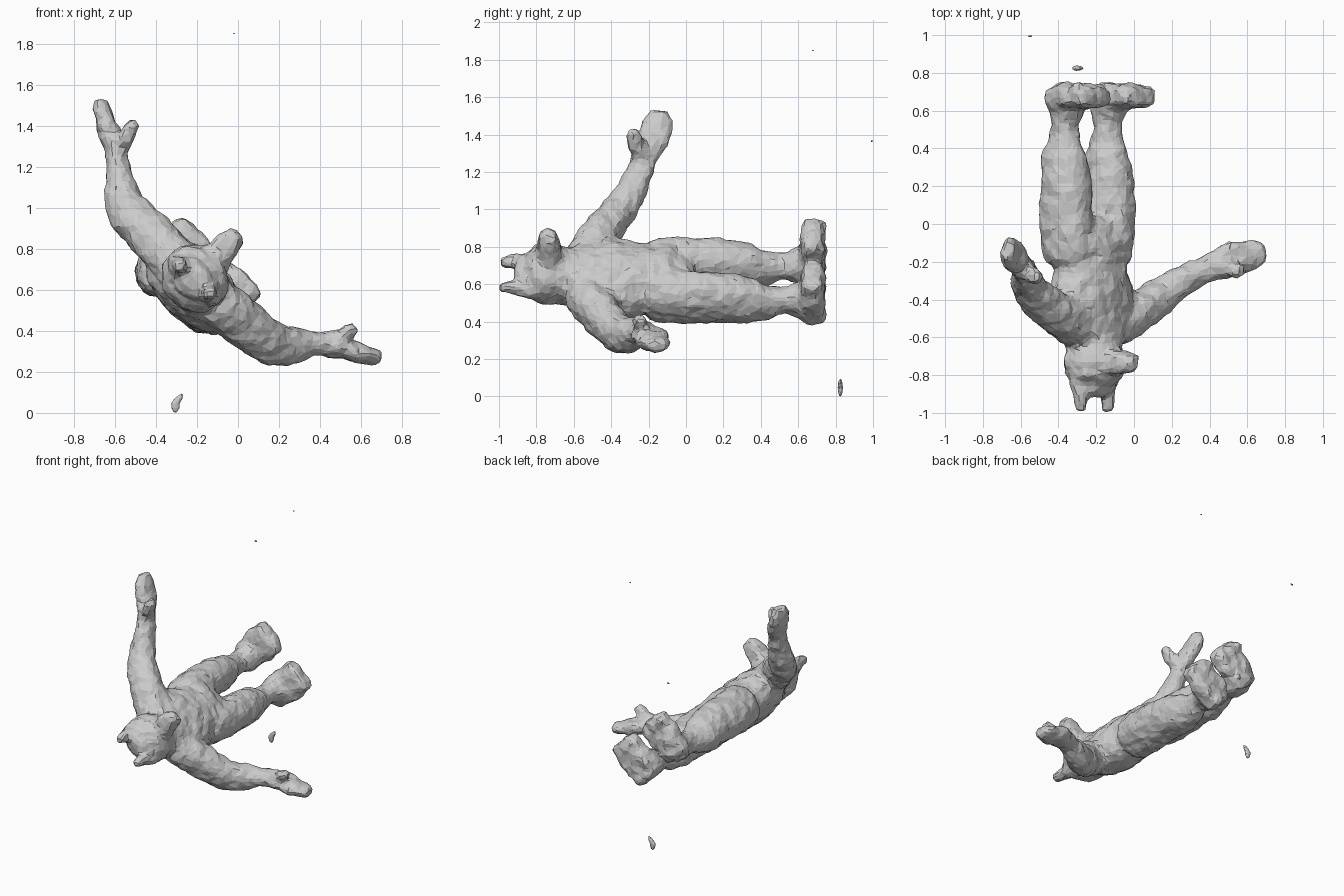
import bpy, bmesh, random
from math import sin, cos, pi, copysign
from mathutils import Vector

if "Cube" in bpy.data.objects:
    bpy.data.objects.remove(bpy.data.objects["Cube"])

random.seed(4)
LAT = Vector((-1, 0, 1)).normalized()    # across the tilted body
FWD = Vector((1, 0, 1)).normalized()     # the way the figure faces
UPY = Vector((0, 1, 0))


def loft(bm, stations, wide, square=1.0, n=16):
    """Closed tube through (x, y, z, half width, half thickness); wide = width axis."""
    c = [Vector(s[:3]) for s in stations]
    r = [(s[3], s[4]) for s in stations]
    t0, t1 = (c[1] - c[0]).normalized(), (c[-1] - c[-2]).normalized()
    rows = []
    for k in (1.0, 0.8, 0.45):           # rounded start
        m = min((1 - k * k) ** 0.5 + 0.08, 1)
        rows.append((c[0] - t0 * min(r[0]) * k * 0.7, r[0][0] * m, r[0][1] * m, t0))
    for i in range(len(c)):
        t = (c[min(i + 1, len(c) - 1)] - c[max(i - 1, 0)]).normalized()
        rows.append((c[i], r[i][0], r[i][1], t))
    for k in (0.45, 0.8, 1.0):           # rounded end
        m = min((1 - k * k) ** 0.5 + 0.08, 1)
        rows.append((c[-1] + t1 * min(r[-1]) * k * 0.7, r[-1][0] * m, r[-1][1] * m, t1))
    rings = []
    for p, a, b, t in rows:
        u = (wide - t * wide.dot(t)).normalized()
        v = t.cross(u)
        ring = []
        for j in range(n):
            q = 2 * pi * j / n
            x, y = (copysign(abs(f) ** square, f) for f in (cos(q), sin(q)))
            ring.append(bm.verts.new(p + u * a * x + v * b * y))
        rings.append(ring)
    for A, B in zip(rings, rings[1:]):
        for j in range(n):
            k = (j + 1) % n
            bm.faces.new((A[j], A[k], B[k], B[j]))
    bm.faces.new(rings[0][::-1])
    bm.faces.new(rings[-1])


def add_object(name, bm):
    bmesh.ops.recalc_face_normals(bm, faces=bm.faces)
    me = bpy.data.meshes.new(name)
    bm.to_mesh(me)
    bm.free()
    ob = bpy.data.objects.new(name, me)
    bpy.context.collection.objects.link(ob)
    return ob


bm = bmesh.new()

# torso, from hips to neck
loft(bm, [(-.22, -.04, .62, .19, .12), (-.22, -.09, .62, .23, .16), (-.225, -.20, .625, .21, .155),
          (-.225, -.36, .625, .26, .17), (-.225, -.48, .625, .285, .165), (-.215, -.57, .635, .21, .15),
          (-.205, -.66, .65, .145, .145)], LAT)

# head, muzzle and ears
loft(bm, [(-.205, -.65, .65, .145, .145), (-.21, -.73, .655, .172, .16),
          (-.215, -.81, .66, .155, .135), (-.22, -.85, .655, .12, .09)], LAT)
loft(bm, [(-.17, -.73, .69, .09, .09), (-.08, -.735, .79, .07, .065),
          (-.015, -.735, .855, .052, .05)], LAT, 0.8)
for x, z in ((-.285, .72), (-.14, .58)):
    loft(bm, [(x, -.80, z, .06, .05), (x, -.89, z, .048, .042), (x, -.975, z, .033, .032)], LAT)

# raised arm with mitten hand and thumb
loft(bm, [(-.33, -.52, .76, .12, .12), (-.44, -.45, .88, .105, .115), (-.54, -.365, .98, .09, .105),
          (-.57, -.30, 1.08, .082, .085), (-.585, -.245, 1.20, .068, .058), (-.597, -.22, 1.29, .07, .052),
          (-.63, -.175, 1.38, .09, .052), (-.66, -.15, 1.46, .085, .04), (-.67, -.14, 1.51, .06, .033)], UPY)
loft(bm, [(-.58, -.24, 1.29, .045, .045), (-.54, -.27, 1.35, .042, .038),
          (-.51, -.28, 1.40, .036, .034)], UPY)

# lowered arm with mitten hand and thumb
loft(bm, [(-.08, -.52, .52, .12, .12), (.04, -.45, .43, .105, .115), (.15, -.375, .345, .09, .11),
          (.24, -.31, .325, .08, .10), (.35, -.25, .335, .068, .065), (.42, -.225, .335, .075, .052),
          (.52, -.185, .31, .092, .052), (.62, -.165, .285, .088, .042), (.68, -.16, .275, .06, .034)], UPY)
loft(bm, [(.44, -.22, .345, .045, .045), (.51, -.24, .38, .042, .038),
          (.56, -.245, .41, .036, .034)], UPY)

# legs, wide flared feet and ragged soles
for lx, lz, heel, toe in ((-.36, .71, (-.39, .69), (-.215, .865)),
                          (-.135, .53, (-.16, .46), (.02, .64))):
    hx, hz = -.22 + (lx + .22) * .85, .62 + (lz - .62) * .9
    loft(bm, [(hx, -.14, hz, .13, .15), (lx, .0, lz, .125, .155), (lx, .13, lz, .125, .15),
              (lx, .24, lz - .005, .12, .14), (lx - .012, .34, lz - .02, .11, .13),
              (lx - .01, .44, lz - .025, .08, .095), (lx - .005, .52, lz - .015, .066, .07),
              (lx, .62, lz - .01, .10, .10)], LAT)
    a, b = Vector((heel[0], .675, heel[1])), Vector((toe[0], .675, toe[1]))
    loft(bm, [(*a, .095, .06), (*a.lerp(b, .5), .125, .065), (*b, .115, .055)], LAT, 0.65)
    for i in range(20):
        p = a.lerp(b, random.random()) + LAT * random.uniform(-.1, .1)
        s = bmesh.ops.create_icosphere(bm, subdivisions=1, radius=random.uniform(.02, .035))
        bmesh.ops.translate(bm, verts=s['verts'], vec=(p.x, random.uniform(.71, .73), p.z))

figure = add_object("figure", bm)
fuse = figure.modifiers.new("fuse", 'REMESH')
fuse.mode = 'VOXEL'
fuse.voxel_size = 0.02
fuse.use_smooth_shade = False
melt = figure.modifiers.new("melt", 'SMOOTH')
melt.factor = 0.5
melt.iterations = 2
# lumpy scanned surface with coarse flat facets
tex = bpy.data.textures.new("lumps", 'CLOUDS')
tex.noise_scale = 0.07
rough = figure.modifiers.new("rough", 'DISPLACE')
rough.texture = tex
rough.strength = 0.03
rough.mid_level = 0.42
facets = figure.modifiers.new("facets", 'DECIMATE')
facets.ratio = 0.3

# stray floating flakes
for i, (x, y, z, sx, sy, sz) in enumerate(((-.305, .825, .047, .022, .014, .047),
                                           (-.55, .994, 1.365, .012, .005, .007),
                                           (-.02, .68, 1.85, .006, .006, .003),
                                           (-.25, .73, .88, .01, .008, .012))):
    bm = bmesh.new()
    s = bmesh.ops.create_icosphere(bm, subdivisions=2 if i == 0 else 1, radius=1)
    for v in s['verts']:
        lean = max(v.co.z, 0) * .03 if i == 0 else 0
        v.co = Vector((x + v.co.x * sx + lean, y + v.co.y * sy, z + v.co.z * sz))
    add_object(f"flake_{i + 1}", bm)
